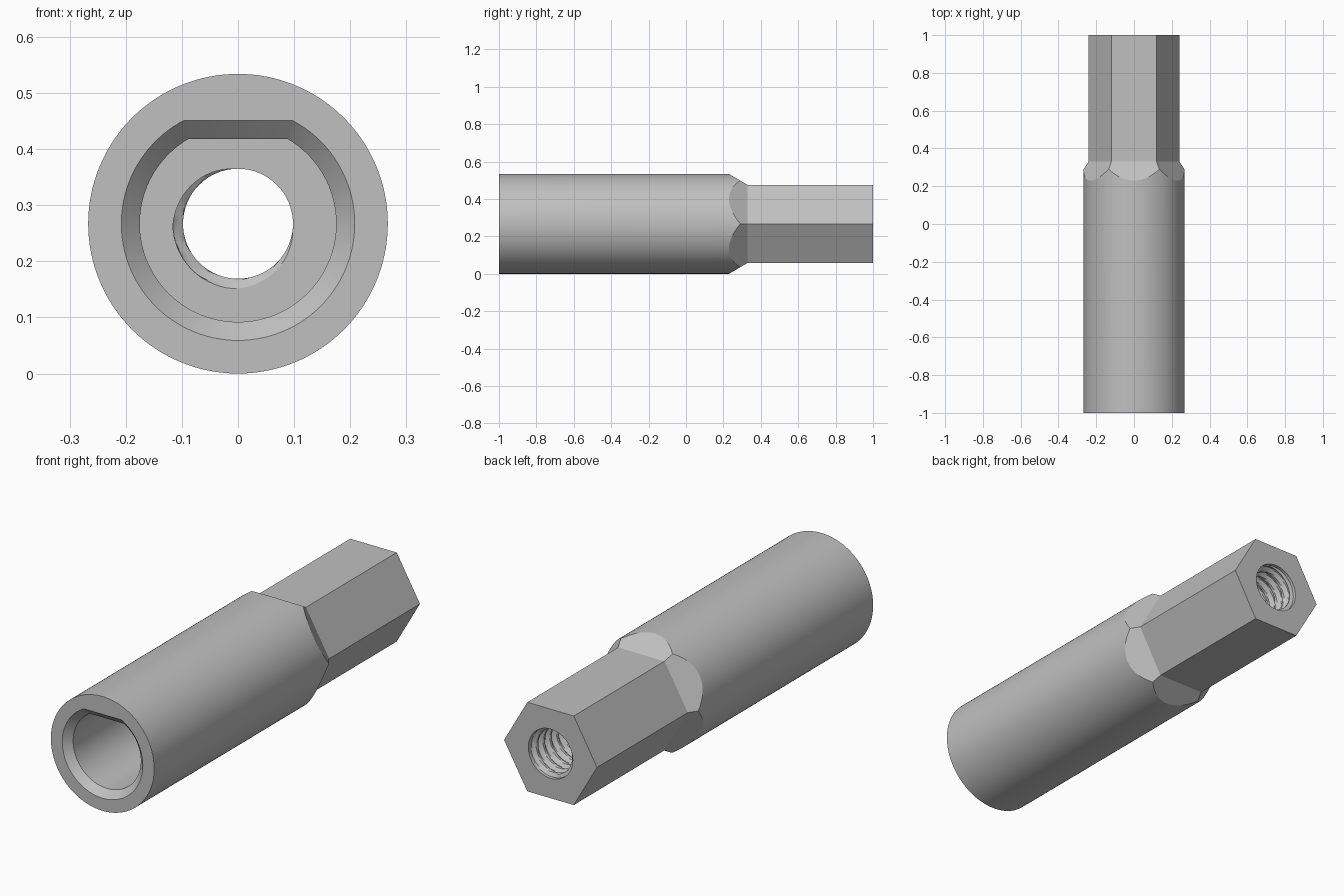
import bpy, bmesh, math

if "Cube" in bpy.data.objects:
    bpy.data.objects.remove(bpy.data.objects["Cube"])

CZ = 0.267          # height of the long axis
R = 0.267           # sleeve radius
BORE_END = 0.2      # depth where the D-shaped bore stops
PITCH = 0.05        # thread pitch


def loft(name, rings):
    """Closed solid through rings of (x, y, z) points, capped at both ends."""
    bm = bmesh.new()
    rows = [[bm.verts.new(p) for p in ring] for ring in rings]
    n = len(rows[0])
    for a, b in zip(rows, rows[1:]):
        for i in range(n):
            j = (i + 1) % n
            bm.faces.new((a[i], a[j], b[j], b[i]))
    bm.faces.new(rows[0])
    bm.faces.new(rows[-1])
    bmesh.ops.recalc_face_normals(bm, faces=bm.faces)
    mesh = bpy.data.meshes.new(name)
    bm.to_mesh(mesh)
    bm.free()
    obj = bpy.data.objects.new(name, mesh)
    bpy.context.collection.objects.link(obj)
    return obj


def circle(r, y, n, start=0.0):
    return [(r * math.cos(start + math.tau * i / n), y,
             CZ + r * math.sin(start + math.tau * i / n)) for i in range(n)]


def d_shape(r, flat, y, n=96):
    """Circle with a flat chord across its top."""
    a = math.asin(flat / r)
    sweep = math.pi + 2 * a
    pts = []
    for i in range(n + 1):
        t = math.pi - a + sweep * i / n
        pts.append((r * math.cos(t), y, CZ + r * math.sin(t)))
    return pts


def thread_ring(y, n=64):
    """One slice of the right-handed thread groove."""
    pts = []
    for i in range(n):
        u = i / n
        f = ((y - BORE_END) / PITCH + u - 0.125) % 1.0
        depth = min(1.0, max(0.0, (0.36 - abs(f - 0.5)) / 0.24))
        r = 0.098 + 0.018 * depth
        if y > 0.985:
            r = 0.115            # plain mouth of the hole
        t = math.tau * u
        pts.append((r * math.cos(t), y, CZ + r * math.sin(t)))
    return pts


def boolean(obj, cutter, operation):
    mod = obj.modifiers.new(operation.lower(), 'BOOLEAN')
    mod.operation = operation
    mod.solver = 'EXACT'
    mod.object = cutter
    bpy.context.view_layer.objects.active = obj
    bpy.ops.object.modifier_apply(modifier=mod.name)
    bpy.data.objects.remove(cutter)


# Round sleeve stock
body = loft("hex_shank_sleeve", [circle(R, -1, 128), circle(R, 1, 128)])

# Hexagonal shank with sloped shoulders, trimmed out of the round stock
to_corner = 1 / math.cos(math.pi / 6)
hexes = [(0.444, -1.1), (0.444, -0.07), (0.208, 0.33), (1, 1.1)]
hexes[3] = (0.208, 1.1)
boolean(body, loft("hex_trim", [circle(a * to_corner, y, 6) for a, y in hexes]),
        'INTERSECT')

# D-shaped bore with a chamfered mouth
boolean(body, loft("bore_cutter", [d_shape(0.228, 0.204, -1.02),
                                   d_shape(0.175, 0.151, -0.967),
                                   d_shape(0.175, 0.151, BORE_END)]), 'DIFFERENCE')

# Threaded hole through the shank
y0, y1, rows = BORE_END - 0.02, 1.02, 168
boolean(body, loft("thread_cutter", [thread_ring(y0 + (y1 - y0) * k / rows)
                                     for k in range(rows + 1)]), 'DIFFERENCE')

# Plain grey metal
metal = bpy.data.materials.new("grey_metal")
metal.diffuse_color = (0.53, 0.53, 0.53, 1)
metal.use_nodes = True
metal.node_tree.nodes["Principled BSDF"].inputs["Base Color"].default_value = metal.diffuse_color
body.data.materials.clear()
body.data.materials.append(metal)
for face in body.data.polygons:
    face.material_index = 0

bpy.ops.object.select_all(action='DESELECT')
body.select_set(True)
bpy.context.view_layer.objects.active = body
bpy.ops.object.shade_smooth_by_angle(angle=math.radians(25))
